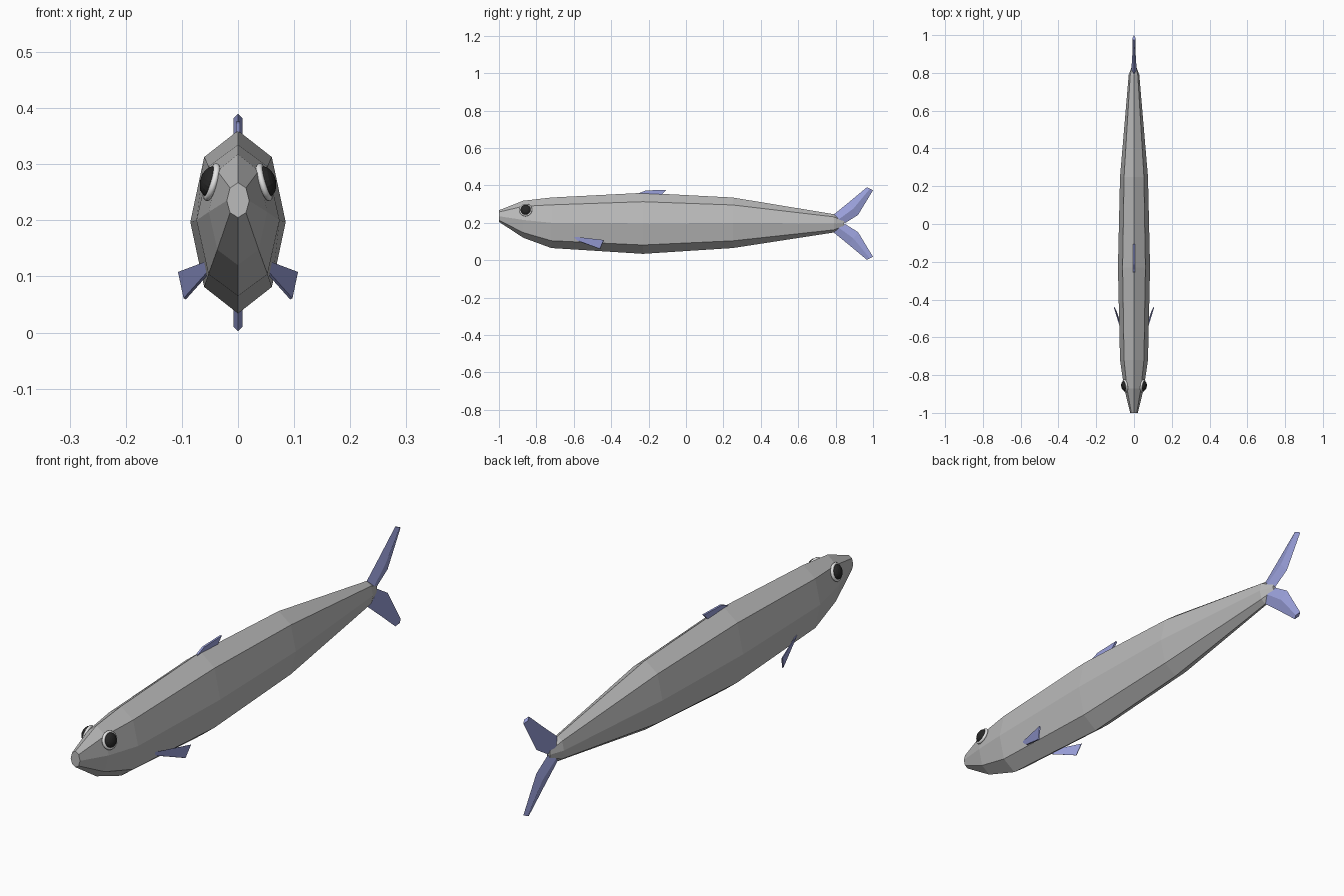
import bpy, bmesh
from mathutils import Vector

cube = bpy.data.objects.get("Cube")
if cube:
    bpy.data.objects.remove(cube, do_unlink=True)


def material(name, colour):
    mat = bpy.data.materials.new(name)
    mat.use_nodes = True
    mat.diffuse_color = (*colour, 1)
    bsdf = next(n for n in mat.node_tree.nodes if n.type == 'BSDF_PRINCIPLED')
    bsdf.inputs["Base Color"].default_value = (*colour, 1)
    return mat


GREY = material("scale grey", (0.5, 0.5, 0.5))
BLUE = material("fin blue", (0.33, 0.36, 0.72))
WHITE = material("eye rim white", (0.78, 0.78, 0.78))
BLACK = material("pupil black", (0.02, 0.02, 0.02))


def loft(name, rings, mat):
    """Skin closed rings of points and cap both ends."""
    bm = bmesh.new()
    loops = [[bm.verts.new(p) for p in ring] for ring in rings]
    n = len(loops[0])
    for a, b in zip(loops, loops[1:]):
        for i in range(n):
            j = (i + 1) % n
            bm.faces.new((a[i], a[j], b[j], b[i]))
    bm.faces.new(loops[0])
    bm.faces.new(loops[-1])
    bmesh.ops.recalc_face_normals(bm, faces=bm.faces[:])
    mesh = bpy.data.meshes.new(name)
    bm.to_mesh(mesh)
    bm.free()
    mesh.materials.append(mat)
    obj = bpy.data.objects.new(name, mesh)
    bpy.context.collection.objects.link(obj)
    return obj


def plate(name, points, offset, mat):
    """Thin plate through the points, thickened along offset."""
    pts, off = [Vector(p) for p in points], Vector(offset)
    return loft(name, [[p - off for p in pts], [p + off for p in pts]], mat)


# Body: eight-sided sections given as y, half width, bottom, middle, top
K = 0.71
sections = [
    (-1.0, 0.02, 0.205, 0.235, 0.267),
    (-0.87, 0.052, 0.12, 0.215, 0.318),
    (-0.72, 0.074, 0.065, 0.2, 0.335),
    (-0.23, 0.085, 0.034, 0.197, 0.36),
    (0.25, 0.074, 0.065, 0.198, 0.335),
    (0.79, 0.028, 0.148, 0.197, 0.246),
    (0.845, 0.007, 0.178, 0.196, 0.214),
]
rings = []
for y, w, lo, mid, hi in sections:
    up, down = hi - mid, lo - mid
    rings.append([(0, y, hi), (w * K, y, mid + up * K), (w, y, mid),
                  (w * K, y, mid + down * K), (0, y, lo),
                  (-w * K, y, mid + down * K), (-w, y, mid),
                  (-w * K, y, mid + up * K)])
loft("body", rings, GREY)

# Tail lobes: diamond sections given as leading y, z, trailing y, z, half thickness
lobe = [(0.785, 0.044, 0.85, 0.002, 0.014),
        (0.87, 0.113, 0.92, 0.046, 0.009),
        (0.967, 0.194, 1.0, 0.178, 0.008)]
for name, sign in (("upper_tail_fin", 1), ("lower_tail_fin", -1)):
    loft(name, [[(0, ya, 0.196 + sign * za),
                 (t, (ya + yb) / 2, 0.196 + sign * (za + zb) / 2),
                 (0, yb, 0.196 + sign * zb),
                 (-t, (ya + yb) / 2, 0.196 + sign * (za + zb) / 2)]
                for ya, za, yb, zb, t in lobe], BLUE)

# Back fin
plate("dorsal_fin", [(0, -0.27, 0.35), (0, -0.215, 0.373),
                     (0, -0.105, 0.376), (0, -0.135, 0.345)],
      (0.004, 0, 0), BLUE)

for side, s in (("left", 1), ("right", -1)):
    # Paired belly fins
    plate(side + "_pectoral_fin",
          [(s * 0.052, -0.615, 0.127), (s * 0.105, -0.44, 0.107),
           (s * 0.095, -0.46, 0.06), (s * 0.052, -0.59, 0.108)],
          (s * 0.002, -0.001, 0.001), BLUE)

    # Eye: rim and bulging pupil, tilted to follow the head
    turn = Vector((s * 0.95, -0.15, 0.28)).to_track_quat('Z', 'Y').to_euler()
    bpy.ops.mesh.primitive_torus_add(
        major_segments=20, minor_segments=8, major_radius=0.029,
        minor_radius=0.006, location=(s * 0.047, -0.857, 0.268), rotation=turn)
    rim = bpy.context.object
    rim.name = side + "_eye_rim"
    rim.data.materials.append(WHITE)
    bpy.ops.object.shade_smooth()
    bpy.ops.mesh.primitive_uv_sphere_add(
        segments=16, ring_count=10, radius=0.028,
        location=(s * 0.049, -0.857, 0.269), rotation=turn)
    pupil = bpy.context.object
    pupil.name = side + "_pupil"
    pupil.scale.z = 0.65
    pupil.data.materials.append(BLACK)
